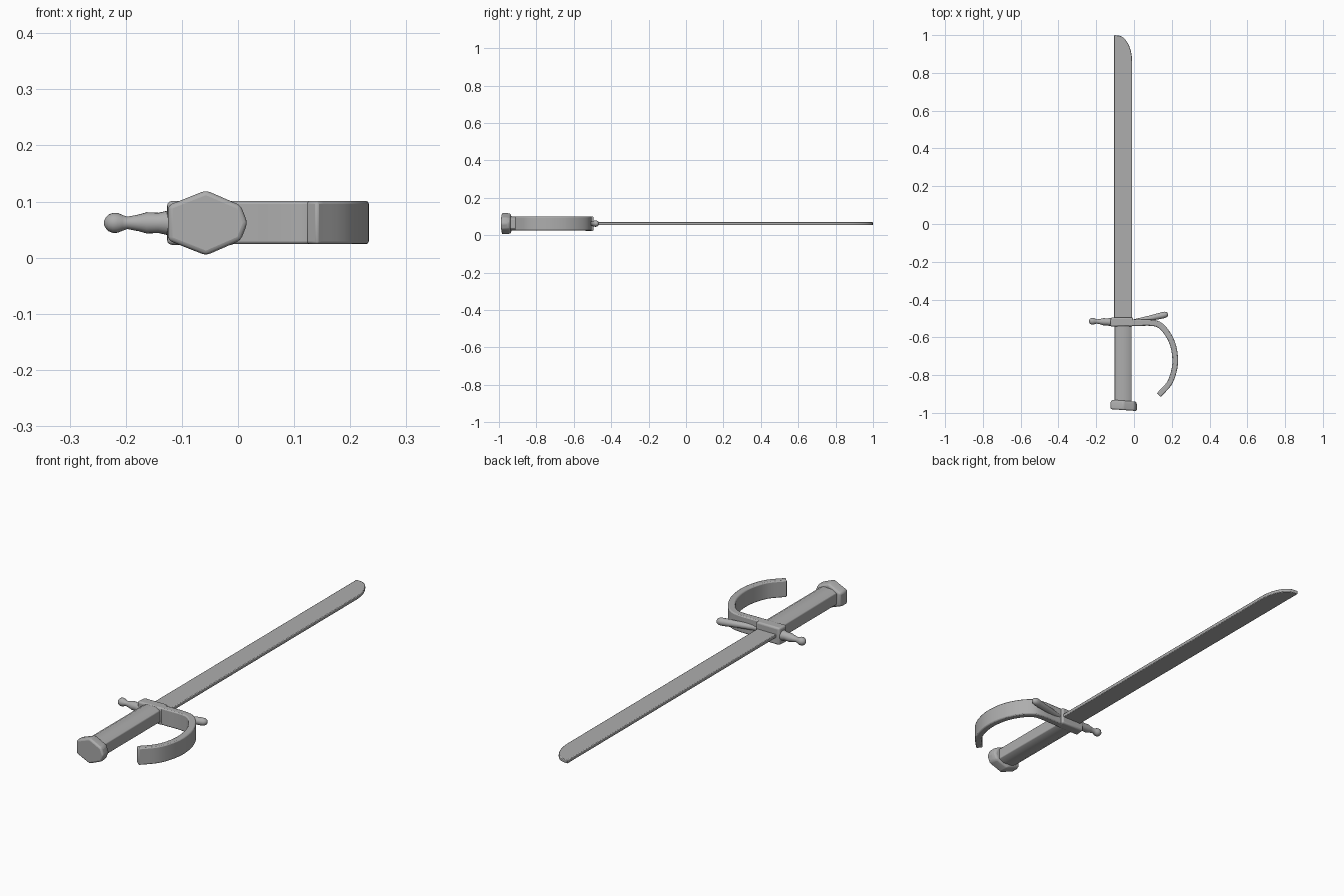
import bpy, bmesh, math
from mathutils import Vector

if "Cube" in bpy.data.objects:
    bpy.data.objects.remove(bpy.data.objects["Cube"])

ZC = 0.062      # mid height of the sword lying flat
XC = -0.057     # blade and grip axis

grey = bpy.data.materials.new("steel_grey")
grey.diffuse_color = (0.42, 0.42, 0.42, 1)
grey.use_nodes = True
grey.node_tree.nodes["Principled BSDF"].inputs["Base Color"].default_value = grey.diffuse_color


def finish(name, bm, bevel=0.0, segments=2, angle=35):
    bmesh.ops.recalc_face_normals(bm, faces=bm.faces)
    mesh = bpy.data.meshes.new(name)
    bm.to_mesh(mesh)
    bm.free()
    mesh.materials.append(grey)
    ob = bpy.data.objects.new(name, mesh)
    bpy.context.collection.objects.link(ob)
    bpy.ops.object.select_all(action='DESELECT')
    ob.select_set(True)
    bpy.context.view_layer.objects.active = ob
    if bevel:
        mod = ob.modifiers.new("soft_edges", 'BEVEL')
        mod.width, mod.segments = bevel, segments
        mod.limit_method, mod.angle_limit = 'ANGLE', math.radians(40)
    bpy.ops.object.shade_smooth_by_angle(angle=math.radians(angle))
    return ob


def loft(name, rings, **kw):
    """Skin a list of closed rings and cap both ends."""
    bm = bmesh.new()
    loops = [[bm.verts.new(p) for p in ring] for ring in rings]
    n = len(loops[0])
    for a, b in zip(loops, loops[1:]):
        for i in range(n):
            bm.faces.new((a[i], a[(i + 1) % n], b[(i + 1) % n], b[i]))
    bm.faces.new(loops[0])
    bm.faces.new(loops[-1])
    return finish(name, bm, **kw)


def lathe(name, start, end, profile, sides=20):
    """Round bar from start to end; profile is (fraction, radius)."""
    start, end = Vector(start), Vector(end)
    axis = end - start
    up = Vector((0, 0, 1))
    side = axis.normalized().cross(up)
    rings = []
    for t, r in profile:
        c = start + axis * t
        rings.append([c + r * (math.cos(a) * side + math.sin(a) * up)
                      for a in (math.tau * i / sides for i in range(sides))])
    return loft(name, rings, angle=60)


def catmull(pts, steps):
    pts = [Vector(p) for p in pts]
    ext = [2 * pts[0] - pts[1]] + pts + [2 * pts[-1] - pts[-2]]
    out = []
    for a, b, c, d in zip(ext, ext[1:], ext[2:], ext[3:]):
        for k in range(steps):
            t = k / steps
            out.append(0.5 * (2 * b + (c - a) * t + (2 * a - 5 * b + 4 * c - d) * t * t
                              + (3 * b - a - 3 * c + d) * t ** 3))
    return out + [pts[-1]]


# Blade: straight back, edge curving over to a clipped tip
outline = [(-0.105, -0.51), (-0.010, -0.51), (-0.010, 0.86)]
for i in range(1, 13):
    a = math.pi / 2 * i / 12
    outline.append((-0.088 + 0.078 * math.cos(a), 0.86 + 0.138 * math.sin(a)))
outline.append((-0.105, 1.0))
loft("blade", [[(x, y, ZC + s * 0.008) for x, y in outline] for s in (-1, 1)],
     bevel=0.003)

# Grip: bar with chamfered long edges
w, h, cx, cz = 0.045, 0.037, 0.022, 0.012
section = [(w, h - cz), (w - cx, h), (cx - w, h), (-w, h - cz),
           (-w, cz - h), (cx - w, -h), (w - cx, -h), (w, cz - h)]
loft("grip", [[(XC + x, y, ZC + z) for x, z in section] for y in (-0.95, -0.50)],
     bevel=0.003)

# Pommel: slightly skewed six-sided cap
hexagon = [(-0.068, 0.031), (0.0, 0.058), (0.062, 0.031), (0.074, 0.0),
           (0.062, -0.031), (0.0, -0.058), (-0.068, -0.031)]
rings = []
for y, s in ((-0.935, 0.92), (-0.955, 1.0), (-0.985, 1.0)):
    rings.append([(XC + x * s, y - 0.07 * x, ZC + z * s) for x, z in hexagon])
loft("pommel", rings, bevel=0.008, segments=3)

# Guard block where the blade meets the grip
block = [(-0.127, -0.542), (-0.004, -0.542), (-0.004, -0.494), (-0.122, -0.494)]
loft("guard_block", [[(x, y, z) for x, y in block] for z in (0.023, 0.101)],
     bevel=0.008, segments=3)

# Knuckle bow: flat band sweeping back towards the pommel
path = catmull([(-0.06, -0.523), (0.02, -0.523), (0.09, -0.523), (0.135, -0.535),
                (0.175, -0.577), (0.206, -0.64), (0.218, -0.715), (0.211, -0.78),
                (0.186, -0.845), (0.131, -0.906)], 5)
rings = []
for i, p in enumerate(path):
    d = (path[min(i + 1, len(path) - 1)] - path[max(i - 1, 0)]).normalized()
    n = Vector((-d.y, d.x)) * (0.017 - 0.003 * i / len(path))
    rings.append([(p.x + s * n.x, p.y + s * n.y, z)
                  for s, z in ((1, 0.024), (1, 0.101), (-1, 0.101), (-1, 0.024))])
loft("knuckle_bow", rings, bevel=0.005)

# Short quillon with a ball end
lathe("ball_quillon", (-0.10, -0.520, ZC), (-0.239, -0.514, ZC),
      [(0, 0.023), (0.18, 0.022), (0.30, 0.018), (0.45, 0.019), (0.55, 0.015),
       (0.70, 0.011), (0.76, 0.014), (0.82, 0.0175), (0.88, 0.018),
       (0.94, 0.015), (0.98, 0.009), (1, 0.003)])

# Angled round quillon behind the bow
lathe("rod_quillon", (-0.01, -0.520, ZC), (0.180, -0.477, ZC),
      [(0, 0.013), (0.5, 0.014), (0.85, 0.017), (0.93, 0.016), (0.98, 0.011), (1, 0.004)])
